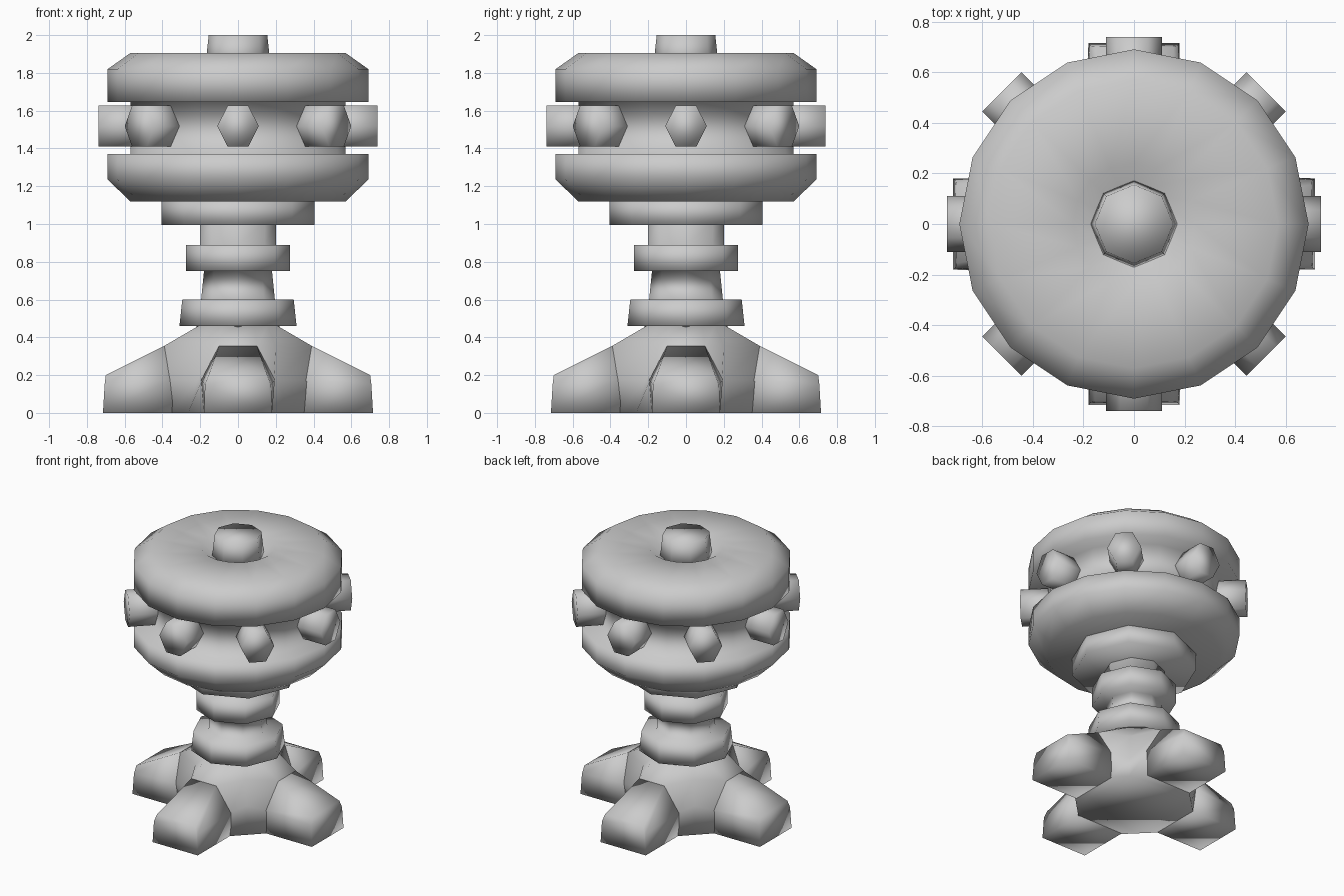
import bpy, bmesh, math
from mathutils import Matrix

if "Cube" in bpy.data.objects:
    bpy.data.objects.remove(bpy.data.objects["Cube"])

stone = bpy.data.materials.new("grey")
stone.diffuse_color = (0.6, 0.6, 0.6, 1)
stone.use_nodes = True
stone.node_tree.nodes["Principled BSDF"].inputs["Base Color"].default_value = stone.diffuse_color


def finish(name, bm):
    bmesh.ops.recalc_face_normals(bm, faces=bm.faces)
    for f in bm.faces:
        f.smooth = True
    me = bpy.data.meshes.new(name)
    bm.to_mesh(me)
    bm.free()
    me.materials.append(stone)
    ob = bpy.data.objects.new(name, me)
    bpy.context.collection.objects.link(ob)
    return ob


def loft(name, rings):
    """Bridge equal-sized closed rings of points and cap both ends."""
    bm = bmesh.new()
    loops = [[bm.verts.new(p) for p in ring] for ring in rings]
    n = len(loops[0])
    for a, b in zip(loops, loops[1:]):
        for i in range(n):
            j = (i + 1) % n
            bm.faces.new((a[i], a[j], b[j], b[i]))
    bm.faces.new(loops[0])
    bm.faces.new(loops[-1])
    return finish(name, bm)


def lathe(name, profile, sides):
    """Revolve (radius, height) pairs about the z axis."""
    angles = [2 * math.pi * i / sides for i in range(sides)]
    return loft(name, [[(r * math.cos(t), r * math.sin(t), z) for t in angles]
                       for r, z in profile])


# Head: two thick discs joined by a recessed groove, dished on top
lathe("head", [(.57, 1.12), (.69, 1.235), (.69, 1.37), (.57, 1.37),
               (.57, 1.645), (.69, 1.645), (.69, 1.82), (.57, 1.905),
               (.24, 1.9), (.15, 1.84)], 16)
lathe("top_stud", [(.175, 1.82), (.155, 2.0)], 8)

# Neck: collar under the head, then alternating necks and rings
lathe("head_collar", [(.405, .995), (.405, 1.13)], 8)
lathe("neck", [(.22, .44), (.22, .46), (.31, .46), (.295, .6), (.195, .6),
               (.18, .75), (.275, .75), (.275, .89), (.2, .89), (.2, 1.01)], 8)


# Base: flares into four arms with pinched corners between them
def base_ring(z, a, b, c):
    quarter = [(a, -b), (a, b), (c, c)]
    pts = []
    for k in range(4):
        co, si = round(math.cos(k * math.pi / 2)), round(math.sin(k * math.pi / 2))
        pts += [(x * co - y * si, x * si + y * co, z) for x, y in quarter]
    return pts


loft("base", [base_ring(0, .35, .18, .265), base_ring(.175, .37, .19, .215),
              base_ring(.355, .39, .10, .2), base_ring(.46, .21, .087, .155)])

# Feet: blunt wedges sloping down outward
for k in range(4):
    inner = [(.34, -.18, 0), (.36, -.195, .175), (.39, -.10, .355),
             (.39, .10, .355), (.36, .195, .175), (.34, .18, 0)]
    outer = [(.715, -.18, 0), (.706, -.175, .15), (.70, -.155, .2),
             (.70, .155, .2), (.706, .175, .15), (.715, .18, 0)]
    foot = loft(f"foot_{k + 1}", [inner, outer])
    foot.data.transform(Matrix.Rotation(k * math.pi / 2, 4, 'Z'))

# Knobs: eight hexagonal pegs around the groove
for k in range(8):
    hexagon = [(.11 * math.cos(i * math.pi / 3), 1.518 + .125 * math.sin(i * math.pi / 3))
               for i in range(6)]
    knob = loft(f"knob_{k + 1}", [[(x, y, z) for y, z in hexagon] for x in (.48, .738)])
    knob.data.transform(Matrix.Rotation(k * math.pi / 4, 4, 'Z'))
